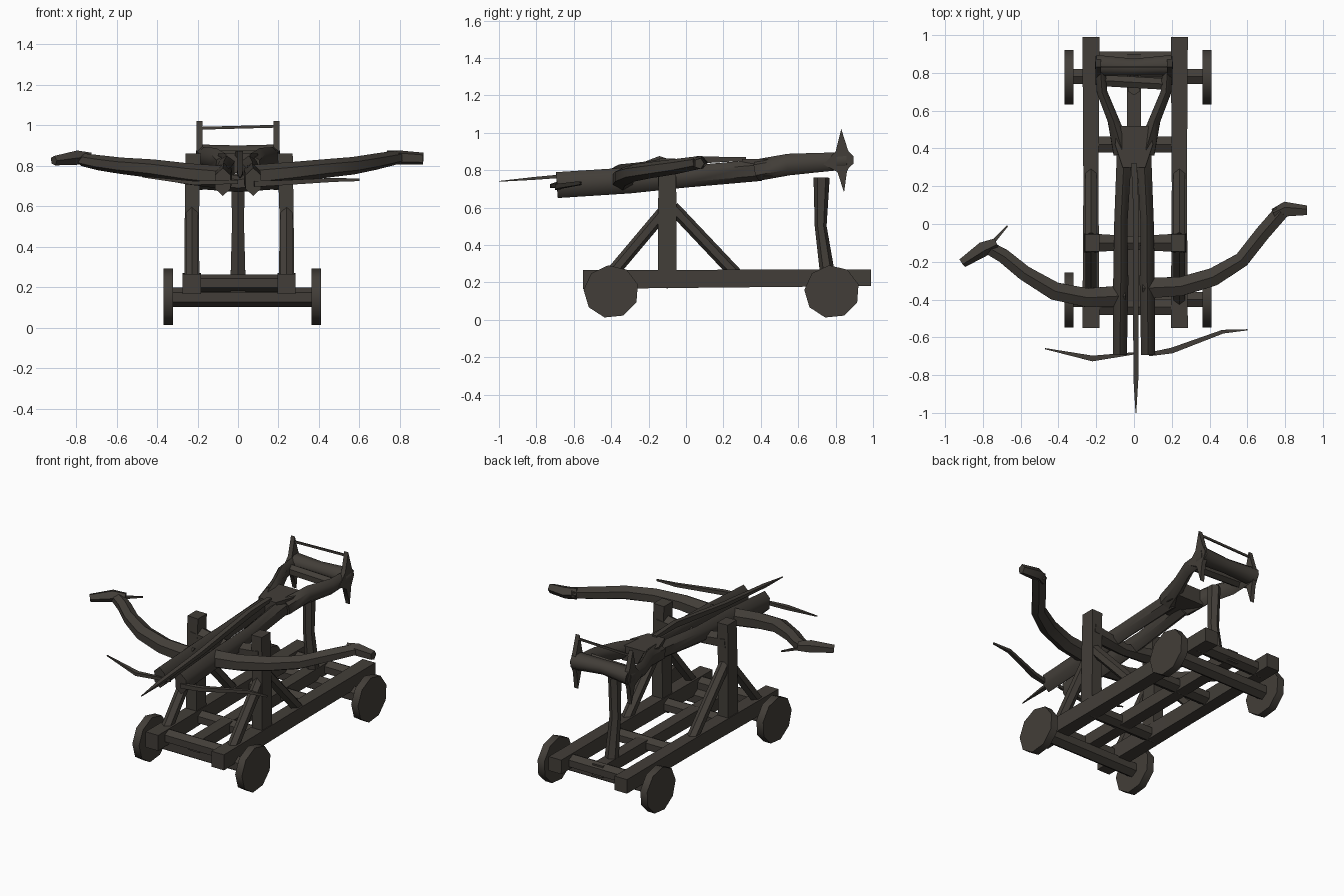
import bpy, bmesh, math
from mathutils import Vector

wood = bpy.data.materials.new("dark weathered wood")
wood.diffuse_color = (0.055, 0.048, 0.040, 1)


def finish(name, bm):
    bmesh.ops.recalc_face_normals(bm, faces=bm.faces)
    me = bpy.data.meshes.new(name)
    bm.to_mesh(me)
    bm.free()
    me.materials.append(wood)
    ob = bpy.data.objects.new(name, me)
    bpy.context.collection.objects.link(ob)
    bpy.context.view_layer.objects.active = ob
    for o in bpy.context.selected_objects:
        o.select_set(False)
    ob.select_set(True)
    bpy.ops.object.shade_smooth_by_angle(angle=math.radians(50))
    return ob


def beam(name, pts, sizes, n=6):
    """Swept bar: sizes holds (width, height) of each ring along the path."""
    pts = [Vector(p) for p in pts]
    if isinstance(sizes[0], (int, float)):
        sizes = [sizes] * len(pts)
    bm = bmesh.new()
    rings = []
    for i, p in enumerate(pts):
        d = (pts[min(i + 1, len(pts) - 1)] - pts[max(i - 1, 0)]).normalized()
        ref = Vector((0, 1, 0)) if abs(d.z) > 0.9 else Vector((0, 0, 1))
        side = d.cross(ref).normalized()
        up = side.cross(d).normalized()
        ring = []
        for k in range(n):
            a = 2 * math.pi * (k + 0.5) / n
            s = 0.5 / math.cos(math.pi / n)
            ring.append(bm.verts.new(p + side * (math.cos(a) * s * sizes[i][0])
                                     + up * (math.sin(a) * s * sizes[i][1])))
        rings.append(ring)
    for r, q in zip(rings, rings[1:]):
        for k in range(n):
            bm.faces.new((r[k], r[(k + 1) % n], q[(k + 1) % n], q[k]))
    bm.faces.new(rings[0])
    bm.faces.new(rings[-1])
    return finish(name, bm)


def plate(name, outline, axis, lo, hi):
    """Flat outline extruded along x or z."""
    bm = bmesh.new()
    place = (lambda u, v, t: (t, u, v)) if axis == 'x' else (lambda u, v, t: (u, v, t))
    f = bm.faces.new([bm.verts.new(place(u, v, lo)) for u, v in outline])
    ext = bmesh.ops.extrude_face_region(bm, geom=[f])
    shift = Vector(place(0, 0, hi - lo))
    bmesh.ops.translate(bm, vec=shift, verts=[g for g in ext['geom'] if isinstance(g, bmesh.types.BMVert)])
    return finish(name, bm)


def wheel(name, x, y):
    pts = [(y + 0.148 * math.cos(a), 0.15 + 0.142 * math.sin(a))
           for a in (2 * math.pi * (k + 0.4) / 9 for k in range(9))]
    plate(name, pts, 'x', x - 0.024, x + 0.024)


# Chassis rails, uprights and braces on both sides
for tag, x in (("left", -0.228), ("right", 0.24)):
    beam(tag + "_rail", [(x, -0.55, 0.215), (x, 0.2, 0.22), (x, 0.99, 0.225)],
         [(0.09, 0.10), (0.08, 0.095), (0.09, 0.09)], 4)
    beam(tag + "_upright", [(x, -0.10, 0.2), (x, -0.10, 0.55), (x * 0.97, -0.10, 0.86)],
         [(0.075, 0.10), (0.07, 0.10), (0.075, 0.09)], 4)
    beam(tag + "_front_brace", [(x, -0.42, 0.22), (x, -0.10, 0.60)], (0.06, 0.06))
    beam(tag + "_rear_brace", [(x, 0.28, 0.23), (x, -0.07, 0.60)], (0.06, 0.06))

# Central floor beam, cross members and rear post
beam("centre_beam", [(0, -0.45, 0.21), (0, 0.90, 0.22)], (0.075, 0.075), 4)
for name, y, z in (("front_crossbar", -0.44, 0.22), ("middle_crossbar", -0.10, 0.21),
                   ("inner_crossbar", 0.42, 0.22), ("rear_crossbar", 0.87, 0.22)):
    beam(name, [(-0.24, y, z), (0.25, y, z)], (0.085, 0.075), 6)
beam("upper_crossbar", [(-0.24, -0.10, 0.74), (0, -0.10, 0.71), (0.25, -0.10, 0.74)],
     [(0.10, 0.09), (0.07, 0.07), (0.10, 0.09)], 6)
beam("rear_post", [(0, 0.76, 0.22), (0, 0.72, 0.50), (0, 0.725, 0.76)],
     [(0.075, 0.07), (0.06, 0.055), (0.065, 0.075)])

# Axles and wheels
for tag, y in (("front", -0.40), ("rear", 0.78)):
    beam(tag + "_axle", [(-0.34, y, 0.15), (0.39, y, 0.15)], (0.08, 0.085), 6)
    wheel(tag + "_left_wheel", -0.345, y)
    wheel(tag + "_right_wheel", 0.387, y)

# Twin stock beams, joining block and splayed rear arms
for tag, s in (("left", -1), ("right", 1)):
    beam(tag + "_stock", [(s * 0.075, -0.69, 0.72), (s * 0.07, -0.3, 0.745), (s * 0.07, 0.0, 0.765),
                          (s * 0.05, 0.40, 0.80)],
         [(0.075, 0.12), (0.08, 0.12), (0.07, 0.10), (0.08, 0.10)], 6)
    beam(tag + "_splayed_arm", [(s * 0.06, 0.38, 0.80), (s * 0.11, 0.55, 0.83), (s * 0.17, 0.70, 0.84),
                                (s * 0.18, 0.86, 0.85)],
         [(0.10, 0.10), (0.06, 0.10), (0.055, 0.09), (0.055, 0.08)], 6)
    # Four-pointed winch handles
    star = [(0.83, 1.02), (0.865, 0.91), (0.89, 0.855), (0.86, 0.79), (0.845, 0.68),
            (0.81, 0.79), (0.735, 0.83), (0.80, 0.90)]
    plate(tag + "_winch_handle", star, 'x', s * 0.19 - 0.014, s * 0.19 + 0.014)
plate("stock_block", [(-0.09, 0.52), (-0.10, 0.42), (-0.06, 0.30), (0.06, 0.30), (0.10, 0.42), (0.09, 0.52)],
      'z', 0.765, 0.86)
beam("winch_drum", [(-0.20, 0.84, 0.855), (0, 0.83, 0.86), (0.20, 0.84, 0.855)],
     [(0.11, 0.10), (0.09, 0.08), (0.11, 0.10)], 8)
beam("winch_crossbar", [(-0.18, 0.76, 0.84), (0.18, 0.74, 0.84)], (0.06, 0.06), 6)
beam("winch_cord", [(-0.19, 0.832, 0.985), (0.19, 0.832, 0.995)], (0.008, 0.014), 4)

# Bow arms, swept back by different amounts
beam("right_bow_arm", [(0.05, -0.34, 0.745), (0.25, -0.33, 0.765), (0.42, -0.28, 0.785), (0.57, -0.19, 0.80),
                       (0.68, -0.05, 0.82), (0.78, 0.065, 0.84)],
     [(0.11, 0.10), (0.10, 0.09), (0.095, 0.08), (0.08, 0.075), (0.08, 0.07), (0.08, 0.06)])
beam("right_bow_tip", [(0.74, 0.05, 0.84), (0.80, 0.075, 0.84), (0.915, 0.07, 0.835)],
     [(0.05, 0.06), (0.07, 0.06), (0.045, 0.05)], 5)
beam("left_bow_arm", [(-0.05, -0.38, 0.74), (-0.25, -0.39, 0.76), (-0.42, -0.355, 0.785), (-0.58, -0.26, 0.80),
                      (-0.69, -0.17, 0.815), (-0.77, -0.125, 0.83)],
     [(0.11, 0.10), (0.10, 0.09), (0.095, 0.08), (0.08, 0.07), (0.075, 0.065), (0.07, 0.055)])
beam("left_bow_tip", [(-0.73, -0.10, 0.835), (-0.80, -0.13, 0.84), (-0.91, -0.205, 0.825)],
     [(0.05, 0.05), (0.07, 0.06), (0.045, 0.04)], 5)

# Thin strings at the tip and across the nose
beam("left_tip_string", [(-0.75, -0.10, 0.83), (-0.67, -0.01, 0.82)], [(0.02, 0.015), (0.008, 0.008)], 4)
beam("left_nose_string", [(-0.47, -0.66, 0.745), (-0.22, -0.712, 0.715), (0.0, -0.685, 0.72)],
     [(0.006, 0.006), (0.03, 0.02), (0.012, 0.02)], 4)
beam("right_nose_string", [(0.08, -0.69, 0.71), (0.2, -0.67, 0.715), (0.47, -0.57, 0.73), (0.60, -0.56, 0.73)],
     [(0.02, 0.03), (0.03, 0.025), (0.02, 0.02), (0.006, 0.012)], 4)

# Loaded bolt
beam("bolt", [(0.01, -1.0, 0.74), (0.01, -0.82, 0.755), (0.01, -0.4, 0.79), (0.01, 0.10, 0.855), (0.0, 0.32, 0.86)],
     [(0.004, 0.004), (0.026, 0.015), (0.03, 0.025), (0.03, 0.035), (0.03, 0.02)], 4)
